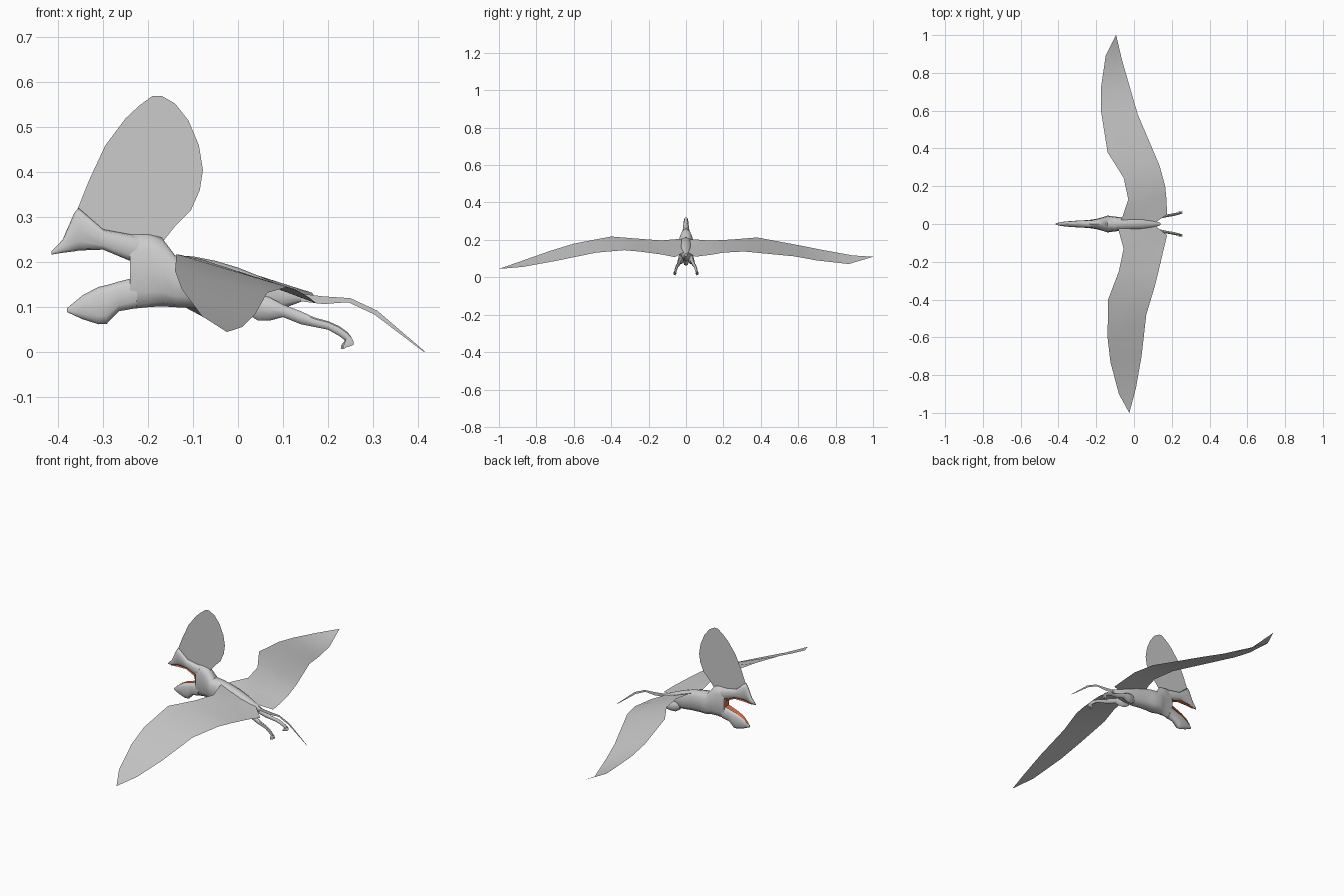
import bpy, bmesh, math


def make(name, verts, faces, smooth=True, mat=None):
    me = bpy.data.meshes.new(name)
    me.from_pydata(verts, [], faces)
    bm = bmesh.new()
    bm.from_mesh(me)
    bmesh.ops.recalc_face_normals(bm, faces=bm.faces)
    bm.to_mesh(me)
    bm.free()
    ob = bpy.data.objects.new(name, me)
    bpy.context.collection.objects.link(ob)
    if smooth:
        for p in me.polygons:
            p.use_smooth = True
        me.set_sharp_from_angle(angle=math.radians(45))
    if mat:
        me.materials.append(mat)
    return ob


def loft(name, rings, sides=12, power=0.8):
    """Rings are (x, y centre, z top, z bottom, half width), skinned and capped."""
    verts, faces = [], []
    for x, y, top, bot, w in rings:
        for i in range(sides):
            a = 2 * math.pi * i / sides
            c, s = math.cos(a), math.sin(a)
            c = math.copysign(abs(c) ** power, c)
            s = math.copysign(abs(s) ** power, s)
            verts.append((x, y + w * c, (top + bot) / 2 + (top - bot) / 2 * s))
    for r in range(len(rings) - 1):
        for i in range(sides):
            j = (i + 1) % sides
            faces.append((r * sides + i, r * sides + j, (r + 1) * sides + j, (r + 1) * sides + i))
    faces.append(tuple(range(sides)))
    faces.append(tuple(range((len(rings) - 1) * sides, len(rings) * sides)))
    return make(name, verts, faces)


def sheet(name, edge_a, edge_b, cuts=3, mat=None):
    """Thin membrane between two edges with the same number of points."""
    verts, faces = [], []
    for a, b in zip(edge_a, edge_b):
        for k in range(cuts + 1):
            t = k / cuts
            verts.append(tuple(p + (q - p) * t for p, q in zip(a, b)))
    n = cuts + 1
    for r in range(len(edge_a) - 1):
        for k in range(cuts):
            faces.append((r * n + k, r * n + k + 1, (r + 1) * n + k + 1, (r + 1) * n + k))
    return make(name, verts, faces, True, mat)


def central(rows):
    return [(x, 0, t, b, w) for x, t, b, w in rows]


# neck and torso
loft("body", central([
    (-.24, .262, .096, .021), (-.20, .262, .100, .027), (-.17, .255, .102, .035),
    (-.14, .215, .100, .045), (-.10, .213, .098, .039), (-.05, .203, .094, .034),
    (0, .188, .088, .033), (.05, .168, .088, .030), (.10, .145, .097, .020),
    (.14, .128, .112, .006)]))

# jaws
loft("upper_jaw", central([
    (-.415, .224, .217, .003), (-.39, .250, .221, .010), (-.365, .308, .224, .013),
    (-.355, .321, .226, .014), (-.30, .273, .228, .018), (-.24, .262, .203, .021),
    (-.22, .258, .195, .020)]))
loft("lower_jaw", central([
    (-.38, .098, .089, .004), (-.345, .127, .073, .012), (-.31, .145, .062, .016),
    (-.292, .149, .063, .017), (-.265, .157, .091, .018), (-.225, .167, .098, .021)]))

# red mouth lining that follows both jaws
red = bpy.data.materials.new("mouth_red")
red.diffuse_color = (.8, .17, .06, 1)
lining = [(-.372, .106, .005), (-.345, .130, .009), (-.31, .148, .012), (-.245, .168, .017),
          (-.243, .186, .020), (-.25, .204, .017), (-.30, .225, .013), (-.355, .223, .010),
          (-.40, .217, .005)]
sheet("mouth_lining", [(x, -w, z) for x, z, w in lining], [(x, w, z) for x, z, w in lining], 1, red)

# head crest membrane
crest = [(-.357, .318), (-.33, .385), (-.295, .46), (-.25, .52), (-.22, .548), (-.19, .57),
         (-.17, .57), (-.14, .553), (-.11, .515), (-.087, .46), (-.078, .405), (-.085, .36),
         (-.105, .315), (-.14, .28), (-.168, .245), (-.24, .25), (-.30, .265)]
make("crest", [(x, 0, z) for x, z in crest], [tuple(range(len(crest)))], False)

# wings, each a leading edge and a trailing edge
left_lead = [(-.08, 0, .200), (-.06, .04, .203), (-.03, .13, .196), (-.055, .245, .202),
             (-.14, .38, .213), (-.175, .60, .172), (-.175, .72, .148), (-.15, .89, .117),
             (-.095, 1, .11)]
left_trail = [(.10, 0, .140), (.175, .05, .110), (.172, .13, .120), (.165, .20, .132),
              (.135, .31, .138), (.02, .58, .112), (-.015, .70, .090), (-.064, .87, .071),
              (-.094, .998, .109)]
right_lead = [(-.09, 0, .200), (-.08, -.04, .205), (-.055, -.13, .197), (-.08, -.25, .206),
              (-.137, -.40, .218), (-.14, -.60, .180), (-.125, -.73, .140), (-.08, -.90, .080),
              (-.025, -1, .045)]
right_trail = [(.10, 0, .140), (.175, -.06, .108), (.158, -.13, .122), (.13, -.25, .138),
               (.11, -.33, .145), (.065, -.48, .132), (.04, -.70, .087), (.01, -.87, .056),
               (-.024, -.998, .045)]
sheet("left_wing", left_lead, left_trail)
sheet("right_wing", right_lead, right_trail)

# tail ribbon
tail_top = [(.07, .148), (.14, .130), (.19, .124), (.25, .120), (.31, .092), (.415, .002)]
tail_low = [(.07, .120), (.14, .113), (.19, .107), (.245, .111), (.303, .084), (.414, 0)]
sheet("tail", [(x, -.004, z) for x, z in tail_top], [(x, -.004, z) for x, z in tail_low], 1)

# legs and toes
for side, label in ((1, "left"), (-1, "right")):
    loft(label + "_leg", [(x, side * y, t, b, w) for x, y, t, b, w in [
        (.02, .020, .125, .085, .008), (.045, .025, .128, .070, .014), (.07, .029, .122, .070, .014),
        (.10, .033, .106, .078, .011), (.14, .038, .091, .062, .009), (.17, .043, .077, .056, .007),
        (.20, .048, .069, .050, .007), (.225, .053, .058, .036, .007), (.243, .057, .045, .022, .006),
        (.252, .059, .034, .022, .004)]], 8, 1)
    for k in (-1, 0, 1):
        y = side * (.059 + .005 * k)
        loft(label + "_toe", [(.232 + .003 * k, y, .016, .006, .001), (.240, y, .030, .009, .002),
                              (.251, y, .036, .012, .002), (.257, y, .024, .016, .001)], 6, 1)
